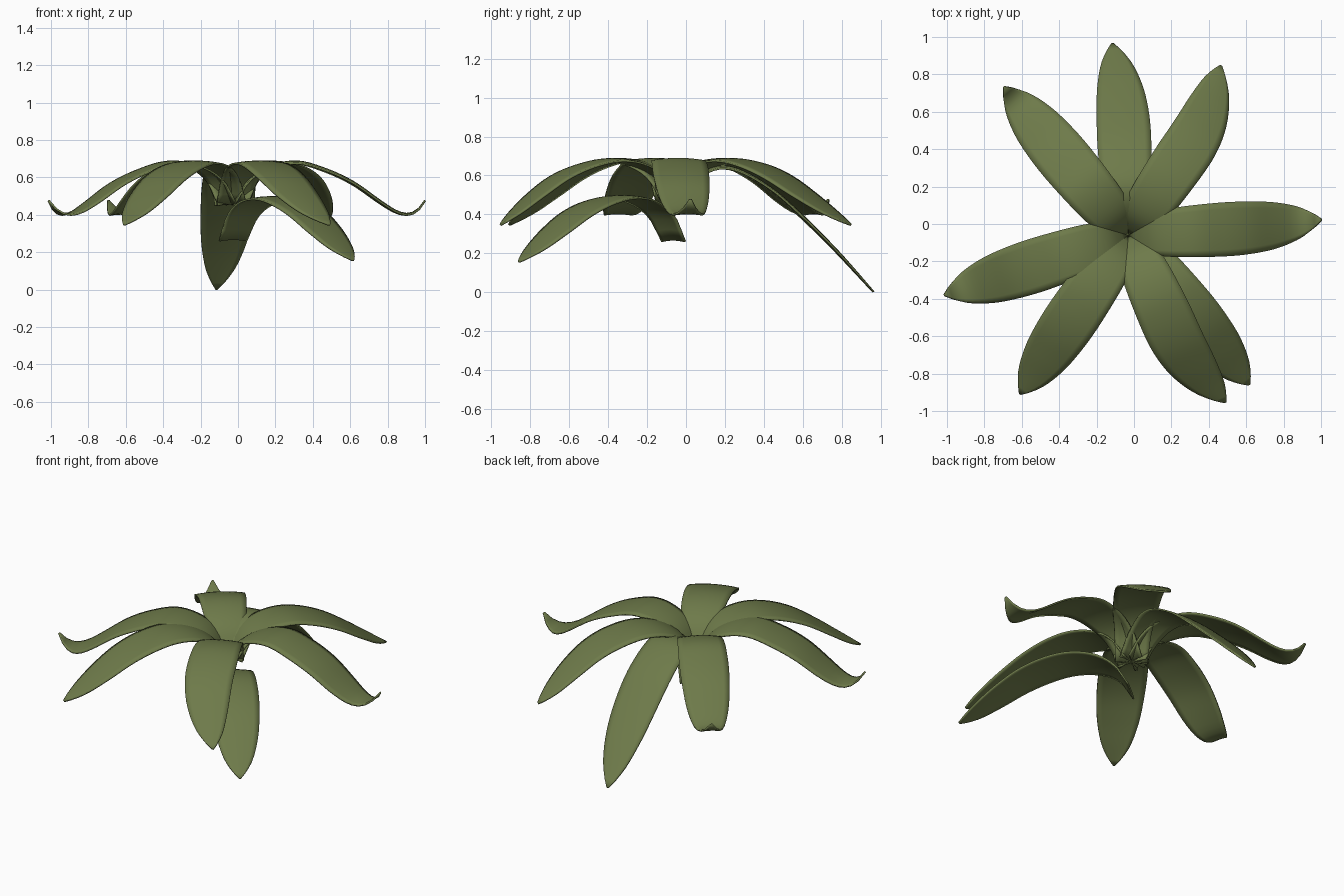
import bpy, bmesh, math

if "Cube" in bpy.data.objects:
    bpy.data.objects.remove(bpy.data.objects["Cube"])

green = bpy.data.materials.new("leaf green")
green.diffuse_color = (0.155, 0.195, 0.068, 1)
green.use_nodes = True
green.node_tree.nodes["Principled BSDF"].inputs["Base Color"].default_value = green.diffuse_color

CENTRE = (-0.03, -0.06)
LENGTH = 1.03
# (distance along leaf, value) profiles: half width, and three height curves
WIDTH = [(0, .095), (.1, .11), (.23, .13), (.45, .143), (.6, .143), (.75, .13),
         (.85, .108), (.93, .078), (.99, .04), (1.03, .006)]
ARCHED = [(0, .46), (.08, .59), (.2, .665), (.35, .69), (.5, .665), (.65, .605),
          (.8, .51), (.92, .425), (1.03, .35)]
UPTURNED = [(0, .46), (.08, .59), (.2, .665), (.35, .69), (.5, .65), (.65, .58),
            (.8, .475), (.88, .425), (.94, .41), (.99, .43), (1.03, .48)]
HANGING = [(0, .46), (.08, .57), (.2, .645), (.32, .64), (.5, .54), (.66, .4),
           (.83, .23), (.93, .12), (1.03, .005)]


def sample(pts, s):
    """Smooth cubic interpolation through the profile points."""
    n = len(pts)

    def slope(i):
        a, b = pts[max(i - 1, 0)], pts[min(i + 1, n - 1)]
        return (b[1] - a[1]) / (b[0] - a[0])
    for i in range(n - 1):
        (x0, y0), (x1, y1) = pts[i], pts[i + 1]
        if s <= x1 + 1e-6:
            h = x1 - x0
            t = (s - x0) / h
            return ((2*t**3 - 3*t*t + 1) * y0 + (t**3 - 2*t*t + t) * h * slope(i)
                    + (3*t*t - 2*t**3) * y1 + (t**3 - t*t) * h * slope(i + 1))
    return pts[-1][1]


def leaf(name, angle, heights, lean=0.0, drop=0.0):
    rows, cols = 32, 8
    a = math.radians(angle)
    ca, sa = math.cos(a), math.sin(a)
    bm = bmesh.new()
    grid = []
    for i in range(rows + 1):
        s = LENGTH * i / rows
        w = sample(WIDTH, s)
        z = sample(heights, s) - drop
        bend = lean * max(0, (s - .55) / (LENGTH - .55)) ** 2
        row = []
        for j in range(cols + 1):
            v = 2 * j / cols - 1
            side = v * w + bend
            row.append(bm.verts.new((CENTRE[0] + s * ca - side * sa,
                                     CENTRE[1] + s * sa + side * ca,
                                     z - .012 * v * v * w / .14)))
        grid.append(row)
    for i in range(rows):
        for j in range(cols):
            bm.faces.new((grid[i][j], grid[i + 1][j],
                          grid[i + 1][j + 1], grid[i][j + 1]))
    me = bpy.data.meshes.new(name)
    bm.to_mesh(me)
    bm.free()
    me.materials.append(green)
    me.shade_smooth()
    ob = bpy.data.objects.new(name, me)
    bpy.context.collection.objects.link(ob)
    # thin leaf blade
    mod = ob.modifiers.new("thickness", "SOLIDIFY")
    mod.thickness = .01
    mod.offset = -1
    return ob


# rosette of leaves
leaf("back_hanging_leaf", 92.5, HANGING, lean=.04)
leaf("back_right_leaf", 55.5, ARCHED, lean=.105)
leaf("right_leaf", 3.5, UPTURNED, lean=.02)
leaf("front_right_low_leaf", -51, ARCHED, drop=.19)
leaf("front_right_leaf", -65.5, ARCHED, lean=.1)
leaf("front_left_leaf", 235.7, ARCHED)
leaf("left_leaf", 198, UPTURNED)
leaf("back_left_leaf", 130, UPTURNED)
